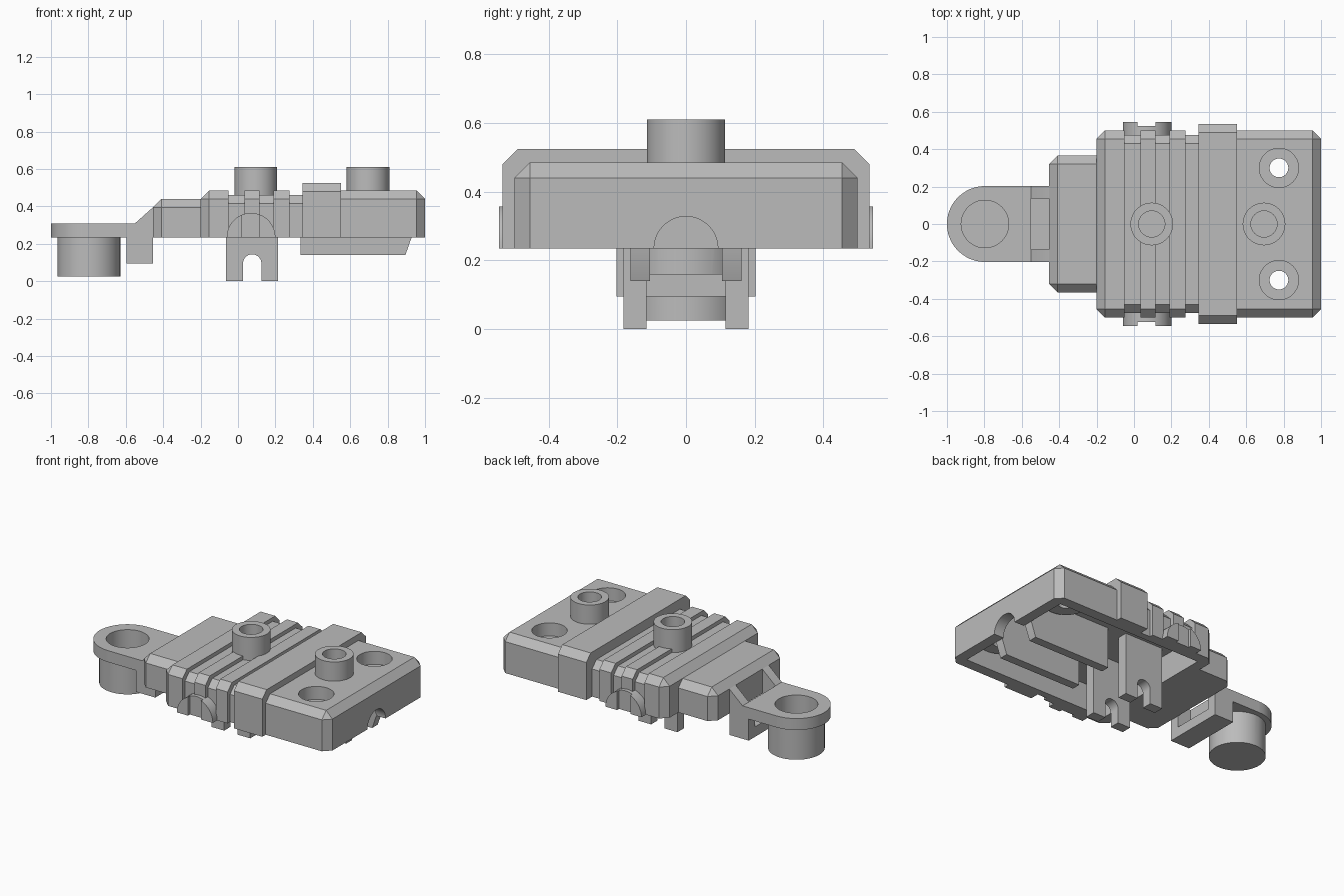
import bpy, bmesh, math
from mathutils import Matrix, Vector

if "Cube" in bpy.data.objects:
    bpy.data.objects.remove(bpy.data.objects["Cube"], do_unlink=True)

grey = bpy.data.materials.new("mid grey")
grey.use_nodes = True
grey.diffuse_color = (0.5, 0.5, 0.5, 1)
grey.node_tree.nodes["Principled BSDF"].inputs["Base Color"].default_value = (0.5, 0.5, 0.5, 1)


def finish(name, bm):
    bmesh.ops.recalc_face_normals(bm, faces=bm.faces)
    mesh = bpy.data.meshes.new(name)
    bm.to_mesh(mesh)
    bm.free()
    mesh.materials.append(grey)
    ob = bpy.data.objects.new(name, mesh)
    bpy.context.collection.objects.link(ob)
    return ob


def block(name, x0, x1, half, z0, z1, chamfer=0, ends=(), y=0):
    """Box with chamfered upper long edges; ends lists the chamfered x ends (-1, 1)."""
    bm = bmesh.new()
    size = Matrix.Diagonal((x1 - x0, 2 * half, z1 - z0, 1))
    centre = Matrix.Translation(((x0 + x1) / 2, y, (z0 + z1) / 2))
    bmesh.ops.create_cube(bm, size=1, matrix=centre @ size)
    if chamfer:
        bm.normal_update()
        edges = []
        for e in bm.edges:
            n = sum((f.normal for f in e.link_faces), Vector())
            if n.z > -0.5 and (abs(n.x) < 0.5 or round(n.x) in ends):
                edges.append(e)
        bmesh.ops.bevel(bm, geom=edges, offset=chamfer, segments=1, affect='EDGES')
    return finish(name, bm)


def cylinder(name, pos, r, z0, z1, axis='Z'):
    bm = bmesh.new()
    turn = {'Z': Matrix(), 'X': Matrix.Rotation(math.pi / 2, 4, 'Y'),
            'Y': Matrix.Rotation(-math.pi / 2, 4, 'X')}[axis]
    m = Matrix.Translation(pos) @ turn @ Matrix.Translation((0, 0, (z0 + z1) / 2))
    bmesh.ops.create_cone(bm, cap_ends=True, segments=48, radius1=r, radius2=r,
                          depth=z1 - z0, matrix=m)
    return finish(name, bm)


def side_profile(name, points, y0, y1):
    """Extrude an x-z outline along y."""
    bm = bmesh.new()
    face = bm.faces.new([bm.verts.new((x, y0, z)) for x, z in points])
    new = bmesh.ops.extrude_face_region(bm, geom=[face])['geom']
    bmesh.ops.translate(bm, vec=(0, y1 - y0, 0),
                        verts=[v for v in new if isinstance(v, bmesh.types.BMVert)])
    return finish(name, bm)


def combine(target, other, op='DIFFERENCE'):
    mod = target.modifiers.new("combine", 'BOOLEAN')
    mod.operation, mod.solver, mod.object = op, 'EXACT', other
    bpy.context.view_layer.objects.active = target
    bpy.ops.object.modifier_apply(modifier=mod.name)
    bpy.data.objects.remove(other, do_unlink=True)


BASE, C = 0.235, 0.045

# Ribbed body shell
body = block("body_shell", -0.06, 0.57, 0.475, BASE, 0.46, C)
for args in ((-0.2, -0.05, 0.5, BASE, 0.485, C, (-1,)),
             (0.035, 0.115, 0.5, BASE, 0.485, C),
             (0.19, 0.275, 0.5, BASE, 0.485, C),
             (0.55, 1.0, 0.5, BASE, 0.485, C, (1,)),
             (0.345, 0.55, 0.535, BASE, 0.525, C)):
    combine(body, block("rib", *args), 'UNION')
combine(body, block("cavity", -0.13, 0.93, 0.43, 0.1, 0.41))

# Screw cups and the half-round notch in the end wall
for s in (-1, 1):
    pos = (0.775, 0.3 * s, 0)
    combine(body, cylinder("cup", pos, 0.13, 0.35, 0.45), 'UNION')
    combine(body, cylinder("counterbore", pos, 0.105, 0.4, 0.6))
    combine(body, cylinder("screw_hole", pos, 0.05, 0.2, 0.6))
combine(body, cylinder("end_notch", (0, 0, BASE), 0.093, 0.9, 1.1, 'X'))

# Hollow studs on top
for label, x in (("front", 0.095), ("rear", 0.695)):
    stud = cylinder(label + "_stud", (x, 0, 0), 0.114, 0.44, 0.61)
    combine(stud, cylinder("bore", (x, 0, 0), 0.07, 0.487, 0.7))

for label, s in (("left", 1), ("right", -1)):
    # Half discs on the flanks, with a shallow central channel
    disc = cylinder(label + "_half_disc", (0.07, 0.504 * s, BASE), 0.13, -0.041, 0.041, 'Y')
    combine(disc, block("lower_half", -0.2, 0.3, 0.2, 0, BASE, y=0.5 * s))
    combine(disc, block("channel", 0.02, 0.115, 0.02, 0.1, 0.5, y=0.545 * s))

    # Slotted clip legs
    leg = block(label + "_clip_leg", -0.065, 0.215, 0.0335, 0, 0.415, y=0.148 * s)
    combine(leg, block("slot", 0.027, 0.125, 0.1, -0.1, 0.095, y=0.148 * s))
    combine(leg, cylinder("slot_arch", (0.076, 0.148 * s, 0.095), 0.049, -0.1, 0.1, 'Y'))

    # Underside rails with slanted ends
    side_profile(label + "_rail", [(0.335, 0.14), (0.895, 0.14), (0.93, 0.24),
                                   (0.93, 0.415), (0.335, 0.415)], 0.105 * s, 0.162 * s)

# Neck block between body and coupling
block("neck_block", -0.455, -0.19, 0.365, BASE, 0.44, C, (-1,))

# Coupling tongue with ramped gussets and a slot
tongue = block("coupling_tongue", -0.8, -0.5, 0.203, BASE, 0.31)
combine(tongue, cylinder("round_end", (-0.797, 0, 0), 0.203, BASE, 0.31), 'UNION')
gusset = side_profile("gusset", [(-0.595, 0.095), (-0.455, 0.095), (-0.455, BASE),
                                 (-0.445, BASE), (-0.445, 0.4), (-0.455, 0.395),
                                 (-0.55, 0.31), (-0.595, 0.31)], -0.203, 0.203)
combine(tongue, gusset, 'UNION')
combine(tongue, block("slot", -0.55, -0.4, 0.137, 0.16, 0.6))
combine(tongue, block("window", -0.65, -0.4, 0.137, 0.16, BASE))

# Hollow coupling pin
combine(tongue, cylinder("pin", (-0.797, 0, 0), 0.168, 0.025, 0.27), 'UNION')
combine(tongue, cylinder("pin_bore", (-0.797, 0, 0), 0.127, 0.05, 0.5))

for ob in bpy.context.collection.objects:
    if ob.type == 'MESH' and grey.name in ob.data.materials:
        bpy.ops.object.select_all(action='DESELECT')
        ob.select_set(True)
        bpy.context.view_layer.objects.active = ob
        bpy.ops.object.shade_smooth_by_angle(angle=math.radians(30))
